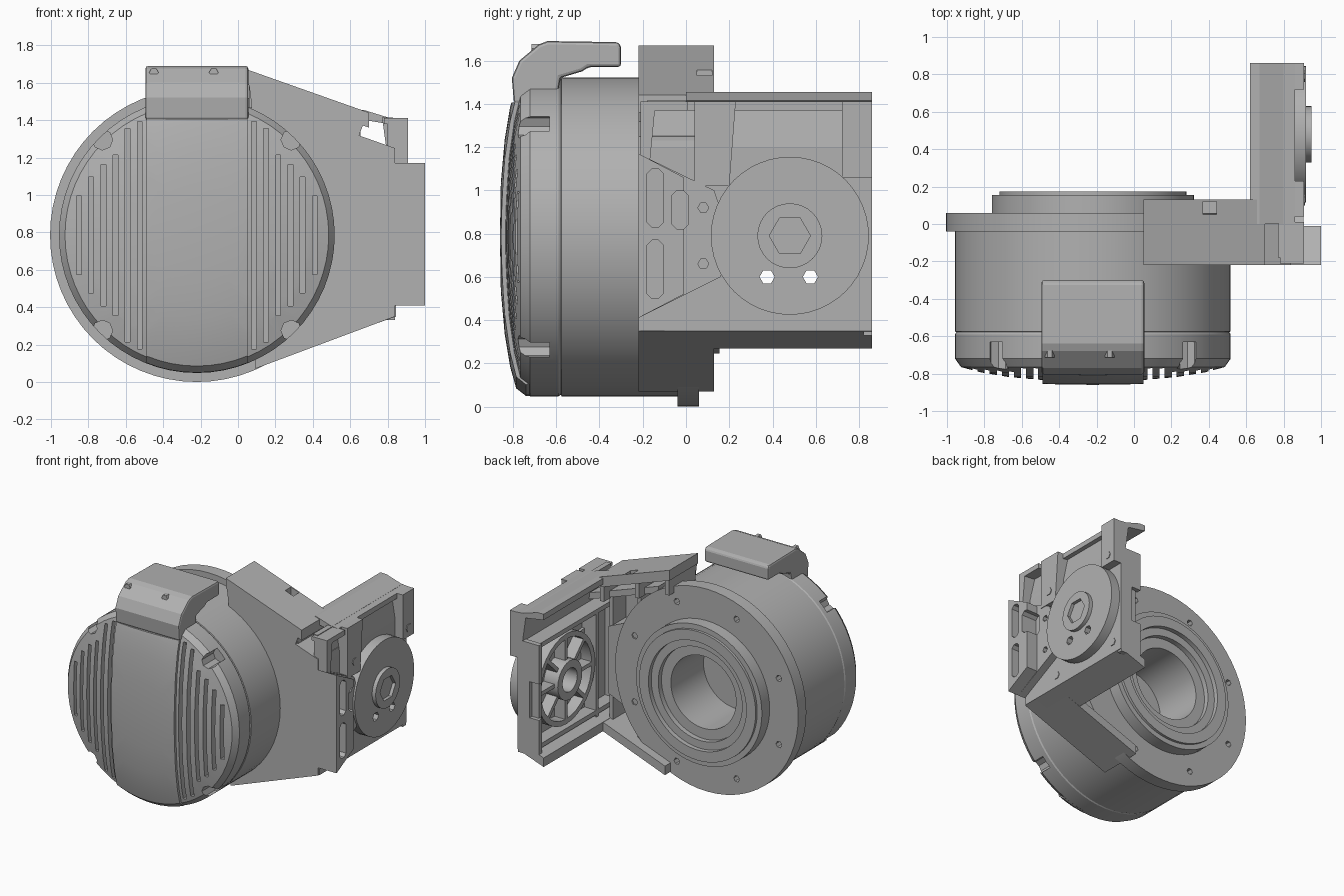
import bpy, bmesh, math
from mathutils import Vector, Matrix

old = bpy.data.objects.get("Cube")
if old:
    bpy.data.objects.remove(old, do_unlink=True)

grey = bpy.data.materials.new("cast_grey")
grey.use_nodes = True
grey.diffuse_color = (0.44, 0.44, 0.44, 1)
grey.node_tree.nodes["Principled BSDF"].inputs["Base Color"].default_value = (0.44, 0.44, 0.44, 1)

CX, CZ = -0.22, 0.785      # motor axis, along y
HY, HZ = 0.48, 0.79        # joint axis, along x


def finish(bm, name):
    bmesh.ops.remove_doubles(bm, verts=bm.verts, dist=1e-5)
    bmesh.ops.recalc_face_normals(bm, faces=bm.faces)
    mesh = bpy.data.meshes.new(name)
    bm.to_mesh(mesh)
    bm.free()
    mesh.materials.append(grey)
    ob = bpy.data.objects.new(name, mesh)
    bpy.context.collection.objects.link(ob)
    return ob


def prism(name, points, axis, a, b):
    """Extrude a 2D outline along an axis from a to b."""
    place = {"x": lambda p, t: (t, p[0], p[1]), "y": lambda p, t: (p[0], t, p[1])}[axis]
    bm = bmesh.new()
    face = bm.faces.new([bm.verts.new(place(p, a)) for p in points])
    ext = bmesh.ops.extrude_face_region(bm, geom=[face])
    shift = Vector(place((0, 0), b - a))
    bmesh.ops.translate(bm, vec=shift, verts=[v for v in ext["geom"] if isinstance(v, bmesh.types.BMVert)])
    return finish(bm, name)


def box(name, x, y, z):
    return prism(name, [(x[0], z[0]), (x[1], z[0]), (x[1], z[1]), (x[0], z[1])], "y", *y)


def disc(name, u, v, r, axis, a, b, n=48):
    angles = [math.tau * i / n for i in range(n)]
    return prism(name, [(u + r * math.cos(t), v + r * math.sin(t)) for t in angles], axis, a, b)


def wall(name, p, q, thick, a, b):
    """Slanted wall in the xz plane, thickness measured downward."""
    return prism(name, [p, q, (q[0], q[1] - thick), (p[0], p[1] - thick)], "y", a, b)


def lathe(name, profile, steps=64):
    """Turn a (radius, y) profile around the motor axis."""
    bm = bmesh.new()
    vs = [bm.verts.new((CX + r, y, CZ)) for r, y in profile]
    es = [bm.edges.new(e) for e in zip(vs, vs[1:])]
    bmesh.ops.spin(bm, geom=vs + es, cent=(CX, 0, CZ), axis=(0, 1, 0), angle=math.tau, steps=steps)
    return finish(bm, name)


def combine(ob, others, operation="DIFFERENCE"):
    for other in others:
        mod = ob.modifiers.new("cut", "BOOLEAN")
        mod.operation, mod.object, mod.solver = operation, other, "EXACT"
        bpy.context.view_layer.objects.active = ob
        bpy.ops.object.modifier_apply(modifier=mod.name)
        bpy.data.objects.remove(other, do_unlink=True)
    return ob


def smooth(ob):
    bpy.ops.object.select_all(action="DESELECT")
    ob.select_set(True)
    bpy.context.view_layer.objects.active = ob
    bpy.ops.object.shade_smooth_by_angle(angle=math.radians(25))


# Motor housing with rear flange, stepped boss and open bore
housing = lathe("motor_housing", [
    (0, -0.3), (0.28, -0.3), (0.28, 0.1), (0.36, 0.1), (0.36, 0.14), (0.42, 0.14), (0.42, 0.175),
    (0.5, 0.175), (0.5, 0.155), (0.54, 0.155), (0.54, 0.06), (0.785, 0.06), (0.785, -0.04),
    (0.737, -0.04), (0.737, -0.575), (0.725, -0.58), (0, -0.58)])
combine(housing, [
    disc("bolt_cut", CX + 0.67 * math.cos(a), CZ + 0.67 * math.sin(a), 0.025, "y", 0.0, 0.1, 6)
    for a in (math.tau * (i + 0.5) / 8 for i in range(8))])
smooth(housing)

# Domed front cover with cooling slots and four bolt pockets
cover = lathe("front_cover", [
    (0, -0.57), (0.725, -0.57), (0.737, -0.59), (0.737, -0.72), (0.705, -0.765),
    (0.6, -0.793), (0.45, -0.818), (0.25, -0.836), (0, -0.84)])
cuts = []
for side in (-1, 1):
    for i in range(6):
        dx = 0.305 + i * 0.065
        half = math.sqrt(0.68 ** 2 - dx ** 2) * (1 if i < 2 else 0.82)
        x = CX + side * dx
        cuts.append(box("slot_cut", (x - 0.013, x + 0.013), (-0.9, -0.74), (CZ - half, CZ + half)))
    for up in (-1, 1):
        cuts.append(disc("pocket_cut", CX + side * 0.505, CZ + up * 0.51, 0.055, "y", -0.9, -0.63, 8))
smooth(combine(cover, cuts))

# Raised smooth band down the middle of the cover
band = lathe("cover_band", [
    (0, -0.6), (0.735, -0.6), (0.735, -0.74), (0.70, -0.785), (0.6, -0.813),
    (0.45, -0.838), (0.25, -0.856), (0, -0.86)])
smooth(combine(band, [box("band_area", (-0.49, 0.05), (-1, -0.5), (0, 1.405))], "INTERSECT"))

# Connector hood overhanging the housing
hood = prism("connector_hood", [
    (-0.795, 1.4), (-0.805, 1.52), (-0.77, 1.6), (-0.68, 1.675), (-0.64, 1.69), (-0.31, 1.685), (-0.30, 1.66),
    (-0.30, 1.57), (-0.45, 1.57), (-0.48, 1.55), (-0.58, 1.52), (-0.6, 1.4)], "x", -0.495, 0.055)
bevel = hood.modifiers.new("soft_edges", "BEVEL")
bevel.width, bevel.segments, bevel.limit_method = 0.015, 2, "ANGLE"
for x in (-0.45, -0.13):
    disc("hood_bolt", x, 1.655, 0.025, "y", -0.715, -0.67, 6)

# Bracket: front web, raised rear plate, rims and stiffeners
web = prism("bracket_web", [(0.1, 0.1), (0.14, 0.09), (0.84, 0.35), (0.84, 1.24), (0.07, 1.51)], "y", -0.22, -0.12)
prism("bracket_rear_plate", [(0.12, 0.3), (0.63, 0.53), (0.63, 1.05), (0.12, 1.28)], "y", -0.15, 0.05)
rim = wall("bracket_top_rim", (0.05, 1.67), (0.70, 1.44), 0.08, -0.22, 0.13)
combine(rim, [box("rim_hole", (0.37, 0.44), (0.05, 0.12), (1.3, 1.8))])
prism("bracket_top_face", [(0.05, 1.66), (0.69, 1.43), (0.64, 1.3), (0.07, 1.5)], "y", -0.22, -0.12)
wall("bracket_inner_rim", (0.2, 1.475), (0.84, 1.25), 0.05, -0.22, 0.05)
wall("bracket_lower_rim", (0.09, 0.14), (0.84, 0.42), 0.07, -0.22, 0.13)
for x in (0.06, 0.32, 0.62):
    z = 1.62 - (x - 0.05) * 0.354
    box("top_rim_rib", (x, x + 0.035), (-0.2, 0.12), (z - 0.15, z))
for x, low, high in ((0.36, 0.24, 1.4), (0.60, 0.32, 1.32)):
    box("rear_rib", (x, x + 0.03), (-0.15, 0.04), (low, high))

# Mounting foot at the outer front corner, its gusset, and slots through both
foot = prism("mounting_foot", [(-0.22, 0.41), (-0.01, 0.52), (-0.01, 1.06), (-0.22, 1.17)], "x", 0.83, 1.0)
gusset = prism("foot_gusset", [(-0.21, 0.415), (0.16, 0.6), (0.2, 0.8), (0.13, 1.0), (-0.21, 1.165)], "x", 0.80, 0.905)


def slot(y0, y1, z0, z1):
    c = (y1 - y0) * 0.3
    return prism("slot_cut", [(y0 + c, z0), (y1 - c, z0), (y1, z0 + c), (y1, z1 - c), (y1 - c, z1),
                              (y0 + c, z1), (y0, z1 - c), (y0, z0 + c)], "x", 0.87, 1.1)


for part in (foot, gusset):
    combine(part, [slot(-0.18, -0.105, 0.83, 1.1), slot(-0.18, -0.105, 0.5, 0.77), slot(-0.065, 0.01, 0.82, 1.0)])
combine(gusset, [disc("pin_hole", 0.08, z, 0.025, "x", 0.87, 1, 6) for z in (0.66, 0.92)])

# Side arm: outer plate, leaning upper panel, caps and columns
arm = prism("arm_plate", [
    (-0.21, 0.35), (0.86, 0.35), (0.86, 1.1), (0.72, 1.06), (0.22, 1.02), (0.08, 1.03), (-0.21, 1.17)], "x", 0.78, 0.845)
prism("arm_upper_panel", [
    (0.845, 1.0), (0.845, 1.2), (0.81, 1.415), (0.77, 1.415), (0.80, 1.2), (0.80, 1.0)], "y", -0.18, 0.86)
prism("arm_top_cap", [
    (0.62, 1.455), (0.67, 1.455), (0.80, 1.415), (0.86, 1.41), (0.86, 1.37), (0.8, 1.38), (0.62, 1.41)], "y", 0.0, 0.86)
prism("arm_corner_cap", [(0.78, 1.41), (0.91, 1.41), (0.91, 1.37), (0.78, 1.38)], "y", -0.21, 0.01)
prism("arm_floor", [(0.62, 0.27), (0.845, 0.35), (0.845, 0.42), (0.62, 0.34)], "y", -0.1, 0.86)
for y0, y1, z0, lean in ((-0.21, -0.17, 1.1, 0.03), (0.04, 0.2, 1.02, 0.03), (0.72, 0.86, 1.06, 0)):
    prism("arm_column", [(y0, z0), (y1, z0), (y1 + lean, 1.41), (y0, 1.41)], "x", 0.80, 0.91)
end = box("arm_end_wall", (0.66, 0.84), (0.82, 0.86), (0.33, 1.2))
combine(end, [box("notch", (0.6, 0.74), (0.7, 1), (0.62, 0.9))])
for y, z, x in ((0.13, 1.12, 0.915), (0.79, 1.13, 0.915), (0.77, 0.44, 0.85), (0.14, 0.44, 0.85)):
    disc("arm_screw", y, z, 0.03, "x", 0.82, x, 6)

# Joint disc with a raised hub and hexagonal socket
joint = disc("joint_disc", HY, HZ, 0.365, "x", 0.8, 0.92)
hub = combine(disc("joint_hub", HY, HZ, 0.15, "x", 0.9, 0.95, 32),
              [disc("socket", HY, HZ, 0.095, "x", 0.925, 1, 6)])
for part in (arm, joint):
    combine(part, [disc("through_hole", y, 0.6, 0.035, "x", 0.5, 1.2, 6) for y in (0.375, 0.575)])

# Inner boss, ring and radial ribs on the hollow side of the arm
boss = combine(disc("arm_boss", HY, HZ, 0.15, "x", 0.66, 0.8, 24), [disc("bore", HY, HZ, 0.09, "x", 0.6, 0.77, 24)])
ring = combine(disc("arm_ring", HY, HZ, 0.35, "x", 0.69, 0.8, 32), [disc("bore", HY, HZ, 0.31, "x", 0.6, 0.9, 32)])
for part in (joint, hub, boss, ring):
    smooth(part)
for i in range(8):
    rib = box("arm_rib", (0.69, 0.8), (0.13, 0.34), (-0.015, 0.015))
    rib.data.transform(Matrix.Translation((0, HY, HZ)) @ Matrix.Rotation(math.tau * i / 8, 4, "X"))
for z in (0.38, 1.16):
    box("arm_cross_rib", (0.68, 0.8), (-0.12, 0.84), (z, z + 0.035))
for y in (0.1, 0.8):
    box("arm_upright_rib", (0.68, 0.8), (y, y + 0.03), (0.35, 1.18))
